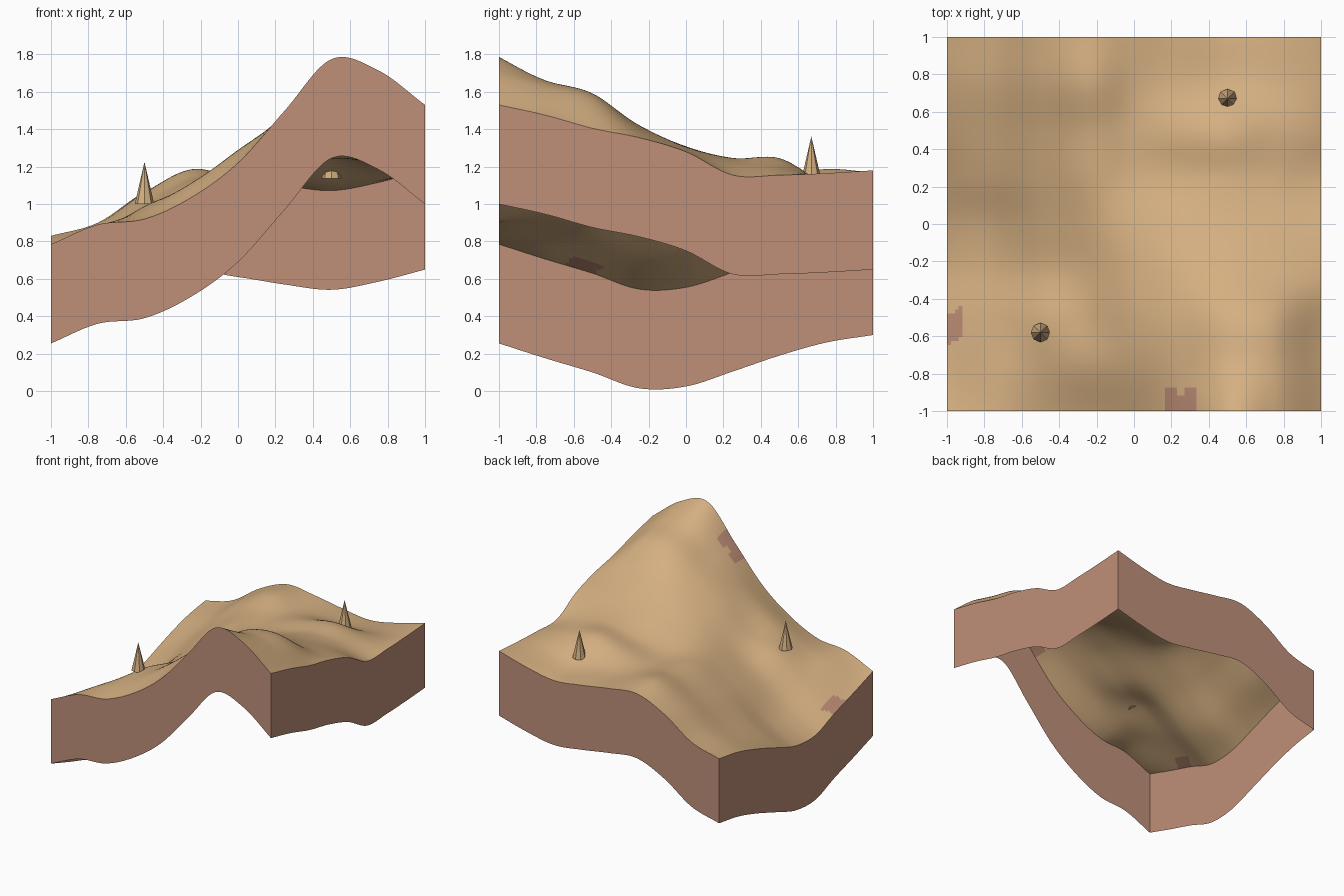
import bpy, bmesh
from math import floor

cube = bpy.data.objects.get("Cube")
if cube:
    bpy.data.objects.remove(cube, do_unlink=True)


def material(name, rgb):
    mat = bpy.data.materials.new(name)
    mat.use_nodes = True
    mat.diffuse_color = (*rgb, 1)
    mat.node_tree.nodes["Principled BSDF"].inputs["Base Color"].default_value = (*rgb, 1)
    return mat


sand = material("sand", (0.66, 0.43, 0.22))
clay = material("clay", (0.52, 0.28, 0.19))
red_soil = material("red soil", (0.48, 0.25, 0.17))

# Coarse relief in hundredths: rows run front to back, columns run along x
RELIEF = [
    (78.5, 89, 92, 103.5, 122, 150, 177.5, 171.5, 153),
    (70.5, 87, 97, 111, 128, 147, 164, 164, 147.5),
    (63, 81, 98.5, 109, 128.5, 144, 157, 157.5, 140.5),
    (54.5, 71, 91, 106.5, 124, 137, 142, 140.5, 135.5),
    (55.5, 70, 92, 108.5, 119, 127, 130.5, 130.5, 128),
    (63.5, 77, 96, 111.5, 114, 119, 124.5, 122.5, 115.5),
    (72, 82.5, 100, 113.5, 114, 119.5, 124.5, 120, 115.5),
    (79, 88, 105.5, 118.5, 114, 112.5, 111, 113.5, 116.5),
    (83, 90, 106.5, 116.5, 114, 110, 107.2, 111.5, 118),
]
CELLS = 96
WALL_DEPTH = 0.53


def spline(values, t):
    """Smooth curve through evenly spaced values, t from -1 to 1."""
    padded = [2 * values[0] - values[1], *values, 2 * values[-1] - values[-2]]
    pos = (t + 1) / 2 * (len(values) - 1)
    i = min(floor(pos), len(values) - 2)
    f = pos - i
    a, b, c, d = padded[i:i + 4]
    return b + f / 2 * (c - a + f * (2 * a - 5 * b + 4 * c - d + f * (3 * (b - c) + d - a)))


def height(x, y):
    return spline([spline(row, x) for row in RELIEF], y) / 100


def finish(bm, name, *mats):
    mesh = bpy.data.meshes.new(name)
    bm.to_mesh(mesh)
    bm.free()
    for mat in mats:
        mesh.materials.append(mat)
    obj = bpy.data.objects.new(name, mesh)
    bpy.context.collection.objects.link(obj)
    return obj


def is_red(x, y):
    """Two ragged soil patches on the left and front rims."""
    side = x < -0.92 and -0.65 + 0.6 * (x + 1) < y < -0.49 + 0.6 * (x + 1)
    notch = 0.04 if abs(x - 0.25) < 0.025 else 0
    front = 0.17 < x < 0.33 and y < -0.87 - notch
    return side or front


# Ground sheet
bm = bmesh.new()
bmesh.ops.create_grid(bm, x_segments=CELLS, y_segments=CELLS, size=1)
for v in bm.verts:
    v.co.z = height(v.co.x, v.co.y)
for f in bm.faces:
    f.smooth = True
    centre = f.calc_center_median()
    f.material_index = int(is_red(centre.x, centre.y))
finish(bm, "ground", sand, red_soil)

# Rim walls, open underneath, following the ground outline
bm = bmesh.new()
steps = [2 * i / CELLS - 1 for i in range(CELLS + 1)]
for side in (lambda t: (t, -1), lambda t: (1, t), lambda t: (-t, 1), lambda t: (-1, -t)):
    rim = []
    for t in steps:
        x, y = side(t)
        z = height(x, y)
        rim.append((bm.verts.new((x, y, z - WALL_DEPTH)), bm.verts.new((x, y, z))))
    for (low_a, top_a), (low_b, top_b) in zip(rim, rim[1:]):
        bm.faces.new((low_a, low_b, top_b, top_a))
finish(bm, "rim_walls", clay)

# Pointed rock spikes
for name, x, y, base in (("front_spike", -0.5, -0.58, 1.0), ("back_spike", 0.5, 0.67, 1.137)):
    bm = bmesh.new()
    bmesh.ops.create_cone(bm, cap_ends=True, segments=8, radius1=0.052, radius2=0, depth=0.225)
    spike = finish(bm, name, sand)
    spike.location = (x, y, base + 0.1125)
